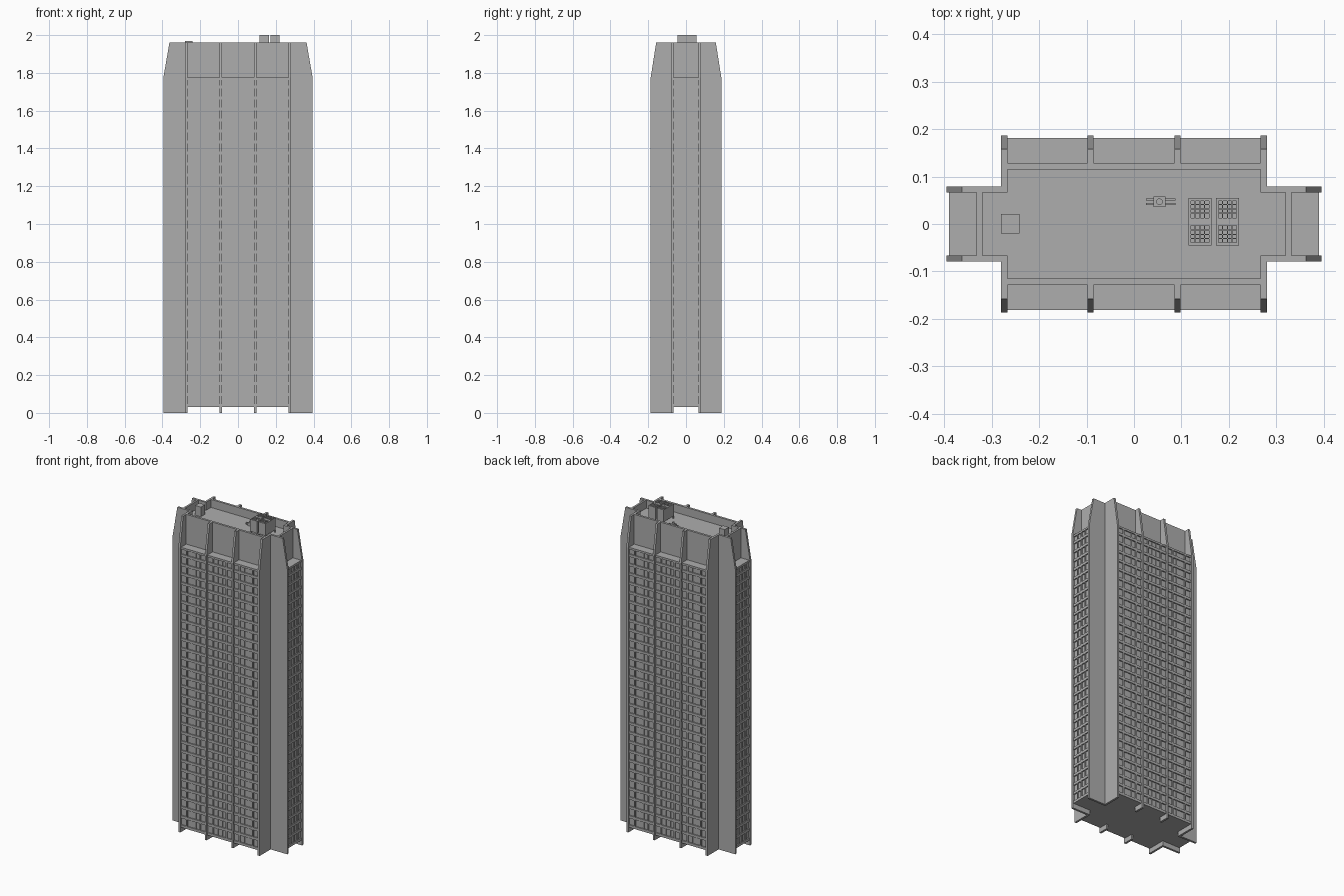
import bpy
import bmesh
from mathutils import Matrix, Vector

cube = bpy.data.objects.get("Cube")
if cube:
    bpy.data.objects.remove(cube, do_unlink=True)

mat = bpy.data.materials.new("concrete grey")
mat.use_nodes = True
GREY = (0.42, 0.42, 0.42, 1)
mat.diffuse_color = GREY
mat.node_tree.nodes["Principled BSDF"].inputs["Base Color"].default_value = GREY

# Key levels and plan sizes
FLOOR, LEDGE, ROOF, TOP = 0.03, 1.775, 1.91, 1.96
MAIN_X, FRONT_Y = 0.28, 0.187
WING_X, WING_Y = 0.395, 0.079
WALL = 0.013
SIDES = (-1, 1)
STOREYS = 30
PITCH = (LEDGE - FLOOR) / STOREYS


def box(bm, x0, x1, y0, y1, z0, z1):
    size = Vector((abs(x1 - x0), abs(y1 - y0), abs(z1 - z0)))
    mid = Vector((x0 + x1, y0 + y1, z0 + z1)) / 2
    bmesh.ops.create_cube(bm, size=1, matrix=Matrix.Translation(mid) @ Matrix.Diagonal(size.to_4d()))


def finish(name, bm):
    bmesh.ops.recalc_face_normals(bm, faces=bm.faces)
    mesh = bpy.data.meshes.new(name)
    bm.to_mesh(mesh)
    bm.free()
    mesh.materials.append(mat)
    obj = bpy.data.objects.new(name, mesh)
    bpy.context.collection.objects.link(obj)
    return obj


def fin(bm, across, inner, outer, outer_top, along_x):
    """Upright plate whose outer edge leans in above the ledge."""
    profile = [(inner, 0), (outer, 0), (outer, LEDGE), (outer_top, TOP), (inner, TOP)]
    rings = []
    for a in (across - WALL / 2, across + WALL / 2):
        rings.append([bm.verts.new((d, a, z) if along_x else (a, d, z)) for d, z in profile])
    bm.faces.new(rings[0])
    bm.faces.new(rings[1][::-1])
    n = len(profile)
    for i in range(n):
        j = (i + 1) % n
        bm.faces.new((rings[0][i], rings[1][i], rings[1][j], rings[0][j]))


# Tower core: glazed body below the ledge, narrower crown above
bm = bmesh.new()
box(bm, -0.27, 0.27, -0.174, 0.174, FLOOR, LEDGE - 0.01)
box(bm, -0.27, 0.27, -0.12, 0.12, LEDGE - 0.02, ROOF)
finish("main_core", bm)

bm = bmesh.new()
for s in SIDES:
    box(bm, s * 0.265, s * 0.383, -0.07, 0.07, FLOOR, LEDGE - 0.01)
    box(bm, s * 0.265, s * 0.325, -0.07, 0.07, LEDGE - 0.02, ROOF)
finish("wing_cores", bm)

# Parapets around the sunken roof
bm = bmesh.new()
for s in SIDES:
    box(bm, -0.27, 0.27, s * 0.115, s * 0.129, LEDGE - 0.01, TOP)
    box(bm, s * 0.32, s * 0.332, -0.07, 0.07, LEDGE - 0.01, TOP)
finish("parapets", bm)

# Tapered fins on the long faces; the outer ones close the ends
bm = bmesh.new()
for s in SIDES:
    for x in (-0.0915, 0.0915):
        fin(bm, x, s * 0.125, s * FRONT_Y, s * 0.158, False)
    for e in SIDES:
        fin(bm, e * (MAIN_X - WALL / 2), s * (WING_Y - WALL), s * FRONT_Y, s * 0.158, False)
finish("main_fins", bm)

# Blank tapered side walls of the end wings
bm = bmesh.new()
for s in SIDES:
    for e in SIDES:
        fin(bm, e * (WING_Y - WALL / 2), s * (MAIN_X - WALL), s * WING_X, s * 0.363, True)
finish("wing_walls", bm)

# Storey bands and mullions on the long faces
bm = bmesh.new()
for s in SIDES:
    for bay in (-0.1815, 0, 0.1815):
        half = 0.085
        for i in range(STOREYS):
            z = FLOOR + i * PITCH
            box(bm, bay - half, bay + half, s * 0.17, s * 0.181, z, z + 0.016)
        box(bm, bay - half, bay + half, s * 0.12, s * 0.181, LEDGE - 0.012, LEDGE)
        for m in (-0.046, 0.046):
            box(bm, bay + m - 0.004, bay + m + 0.004, s * 0.17, s * 0.181, FLOOR, LEDGE - 0.005)
        for m in (-0.015, 0.015):
            box(bm, bay + m - 0.002, bay + m + 0.002, s * 0.17, s * 0.177, FLOOR, LEDGE - 0.005)
finish("main_facade_grid", bm)

# Storey bands and mullions on the end wings
bm = bmesh.new()
for s in SIDES:
    for i in range(STOREYS):
        z = FLOOR + i * PITCH
        box(bm, s * 0.38, s * 0.39, -0.067, 0.067, z, z + 0.016)
    box(bm, s * 0.325, s * 0.39, -0.067, 0.067, LEDGE - 0.012, LEDGE)
    for m in (-0.034, 0, 0.034):
        box(bm, s * 0.38, s * 0.39, m - 0.003, m + 0.003, FLOOR, LEDGE - 0.005)
finish("wing_facade_grid", bm)

# Cooling units: cabinets on legs with barred openings on top
for name, cx in (("cooling_unit_right", 0.139), ("cooling_unit_left", 0.197)):
    bm = bmesh.new()
    cy, hx, hy = 0.005, 0.024, 0.05
    box(bm, cx - hx, cx + hx, cy - hy, cy + hy, ROOF + 0.015, 1.992)
    for ex in SIDES:
        box(bm, cx + ex * 0.019, cx + ex * hx, cy - hy, cy + hy, 1.99, 2)
        for ey in SIDES:
            box(bm, cx + ex * 0.018, cx + ex * hx, cy + ey * 0.044, cy + ey * hy, ROOF, ROOF + 0.02)
    for y, h in ((-0.047, 0.003), (0, 0.008), (0.047, 0.003)):
        box(bm, cx - hx, cx + hx, cy + y - h, cy + y + h, 1.99, 2)
    for k in (-1, 0, 1):
        box(bm, cx + k * 0.01 - 0.001, cx + k * 0.01 + 0.001, cy - hy, cy + hy, 1.99, 1.998)
        for e in SIDES:
            y = cy + e * 0.027 + k * 0.009
            box(bm, cx - hx, cx + hx, y - 0.001, y + 0.001, 1.99, 1.998)
    finish(name, bm)

# Roof access box
bm = bmesh.new()
box(bm, -0.281, -0.242, -0.02, 0.021, ROOF - 0.01, 1.97)
finish("roof_access_box", bm)

# Small pump with twin pipes
bm = bmesh.new()
box(bm, 0.041, 0.066, 0.036, 0.058, ROOF, ROOF + 0.018)
bmesh.ops.create_cone(bm, cap_ends=True, segments=12, radius1=0.007, radius2=0.007, depth=0.012,
                      matrix=Matrix.Translation((0.0535, 0.047, ROOF + 0.022)))
for y in (0.042, 0.052):
    box(bm, 0.025, 0.088, y - 0.002, y + 0.002, ROOF + 0.006, ROOF + 0.011)
    for x in (0.028, 0.085):
        box(bm, x - 0.002, x + 0.002, y - 0.002, y + 0.002, ROOF, ROOF + 0.008)
finish("roof_pump", bm)
